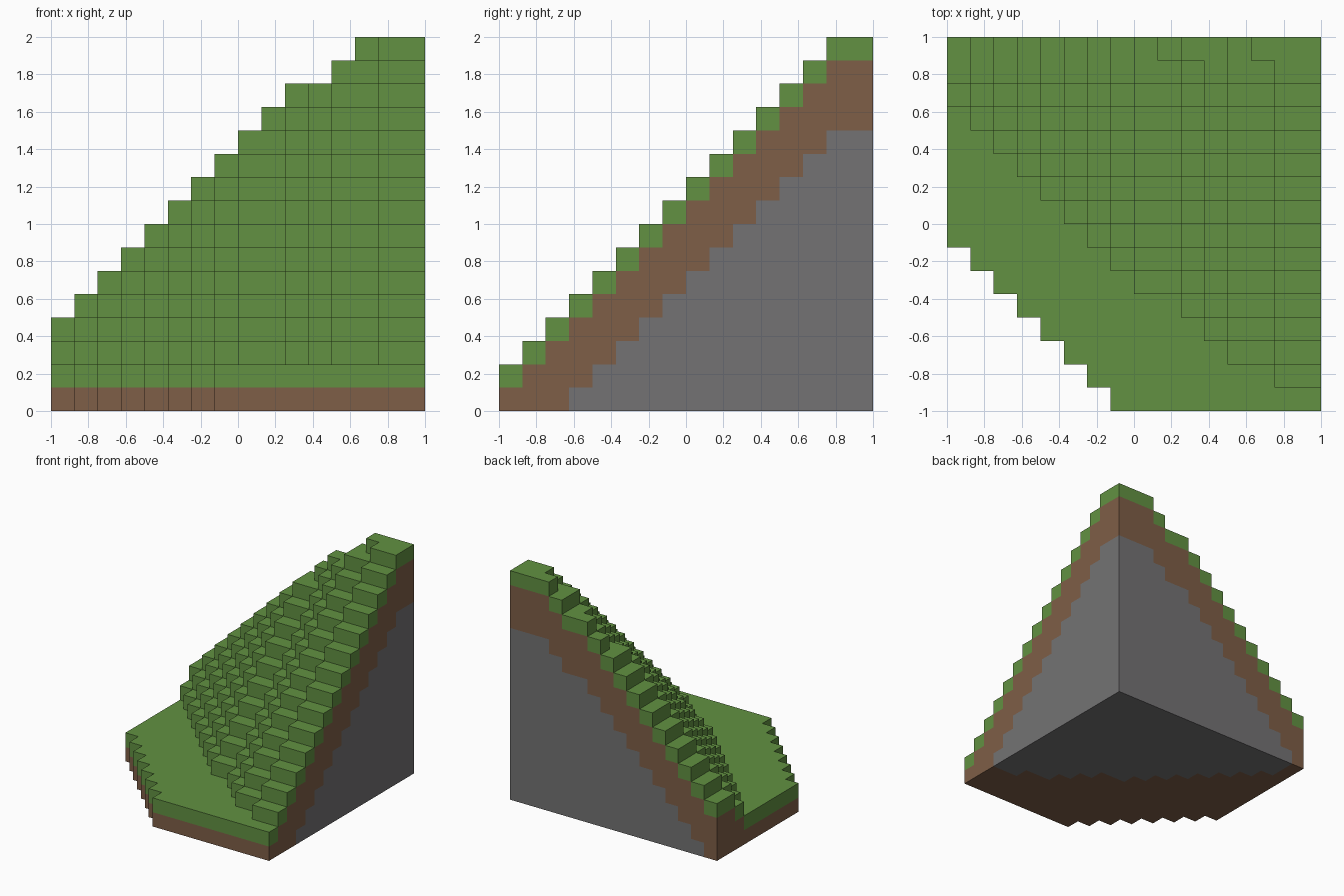
import bpy
import bmesh
from mathutils import Vector

cube = bpy.data.objects.get("Cube")
if cube:
    bpy.data.objects.remove(cube, do_unlink=True)

N = 16                # cells per side
CELL = 2 / N
FLOOR = 2             # height of the flat meadow, in cells
SOIL_DEPTH = 3        # cells of soil under the single turf cell
CUT = 7               # diagonal cut of the front corner


def material(name, colour):
    mat = bpy.data.materials.new(name)
    mat.use_nodes = True
    mat.diffuse_color = (*colour, 1)
    mat.node_tree.nodes["Principled BSDF"].inputs["Base Color"].default_value = (*colour, 1)
    return mat


# Ridge profile just in front of the back row; it pauses at a few columns
PAUSES = (9, 13, 15)
ridge = [4 + i - sum(p <= i for p in PAUSES) for i in range(N)]
RAISED = (9, 10, 13)  # columns that gain one more cell in the back row


def height(i, j):
    """Column height in cells: a staircase dropping to the front and to the right."""
    if not (0 <= i < N and 0 <= j < N) or i + j < CUT:
        return 0
    if j == N - 1:
        return ridge[i] + (i in RAISED)
    return max(FLOOR, ridge[i] - (N - 2 - j))


def solid(c):
    return 0 <= c[2] < height(c[0], c[1])


def layer(c):
    depth = height(c[0], c[1]) - 1 - c[2]
    return "turf" if depth == 0 else "soil" if depth <= SOIL_DEPTH else "rock"


def add_side(bm, cell, axis, sign):
    """Add one outward-facing square side of a cell."""
    loop = [(0, 0), (1, 0), (1, 1), (0, 1)][::sign]
    verts = []
    for u, v in loop:
        p = Vector(cell)
        p[axis] += sign > 0
        p[(axis + 1) % 3] += u
        p[(axis + 2) % 3] += v
        verts.append(bm.verts.new(p * CELL - Vector((1, 1, 0))))
    bm.faces.new(verts)


# Exposed block sides, sorted into the three ground layers
parts = {name: bmesh.new() for name in ("turf", "soil", "rock")}
for i in range(N):
    for j in range(N):
        for k in range(height(i, j)):
            cell = (i, j, k)
            for axis in range(3):
                for sign in (1, -1):
                    neighbour = list(cell)
                    neighbour[axis] += sign
                    if not solid(neighbour):
                        add_side(parts[layer(cell)], cell, axis, sign)

colours = {
    "turf": material("grass green", (0.122, 0.283, 0.054)),
    "soil": material("earth brown", (0.209, 0.112, 0.063)),
    "rock": material("stone grey", (0.173, 0.171, 0.173)),
}

# One flat-shaded object per layer
for name, bm in parts.items():
    bmesh.ops.remove_doubles(bm, verts=bm.verts, dist=CELL / 100)
    mesh = bpy.data.meshes.new(name)
    bm.to_mesh(mesh)
    bm.free()
    mesh.materials.append(colours[name])
    bpy.context.collection.objects.link(bpy.data.objects.new(name + "_layer", mesh))
